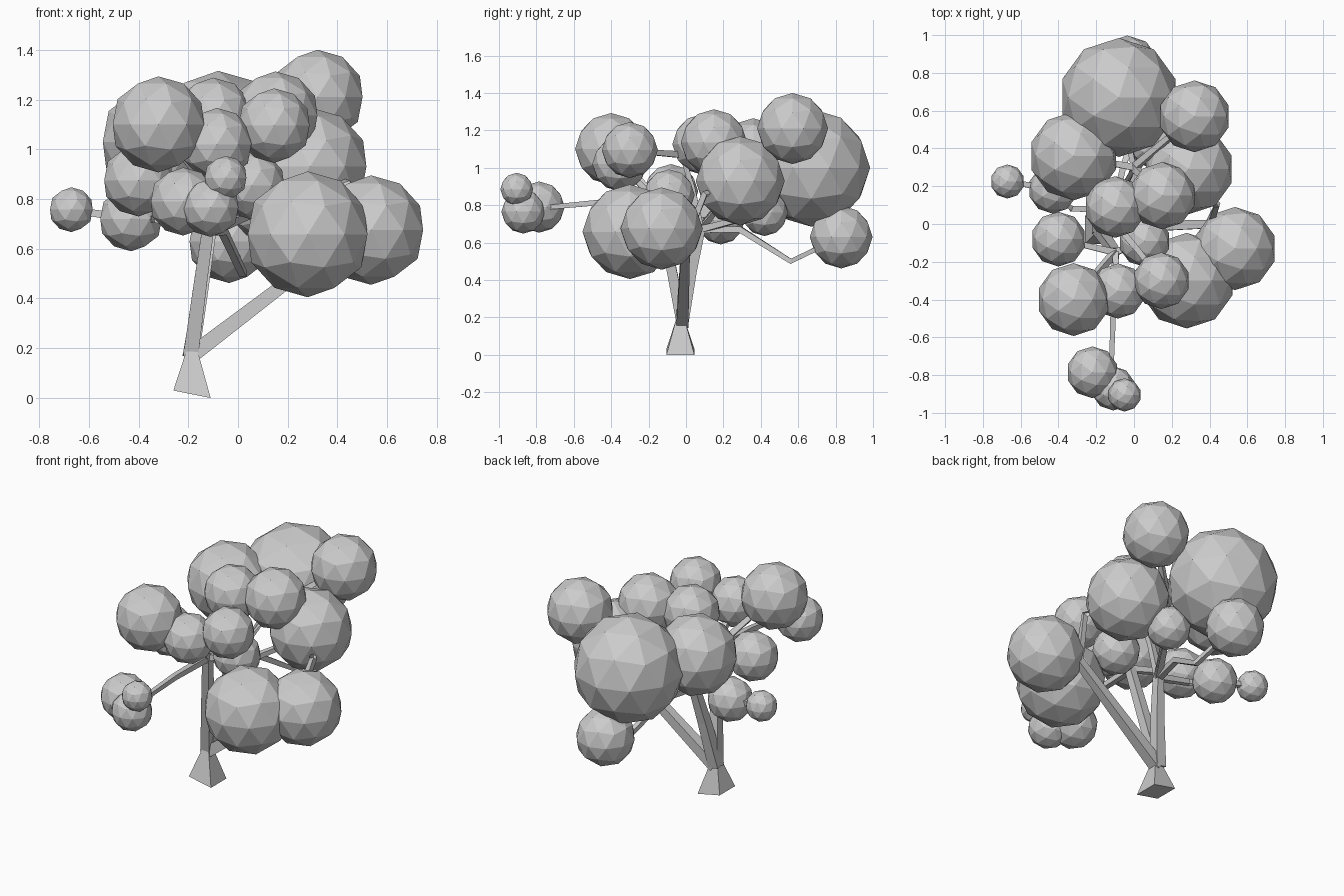
import bpy
import bmesh
from math import radians
from mathutils import Vector, Matrix

cube = bpy.data.objects.get("Cube")
if cube:
    bpy.data.objects.remove(cube)

# One plain grey for the whole tree
grey = bpy.data.materials.new("plain grey")
grey.use_nodes = True
color = (0.6, 0.6, 0.6, 1)
grey.diffuse_color = color
grey.node_tree.nodes["Principled BSDF"].inputs["Base Color"].default_value = color


def finish(bm, name):
    bmesh.ops.recalc_face_normals(bm, faces=bm.faces)
    mesh = bpy.data.meshes.new(name)
    bm.to_mesh(mesh)
    bm.free()
    mesh.materials.append(grey)
    obj = bpy.data.objects.new(name, mesh)
    bpy.context.collection.objects.link(obj)
    return obj


def foliage(name, x, y, z, r):
    """Faceted ball of leaves."""
    bm = bmesh.new()
    bmesh.ops.create_icosphere(bm, subdivisions=2, radius=r,
                               matrix=Matrix.Translation((x, y, z)))
    finish(bm, name)


def limb(name, points, start, end):
    """Square tapering branch swept through the points."""
    bm = bmesh.new()
    pts = [Vector(p) for p in points]
    rings = []
    for i, p in enumerate(pts):
        d = (pts[min(i + 1, len(pts) - 1)] - pts[max(i - 1, 0)]).normalized()
        side = d.cross((0, 1, 0) if abs(d.y) < 0.7 else (0, 0, 1)).normalized()
        up = side.cross(d)
        w = start + (end - start) * i / (len(pts) - 1)
        rings.append([bm.verts.new(p + side * a * w / 2 + up * b * w / 2)
                      for a, b in ((1, 1), (-1, 1), (-1, -1), (1, -1))])
    for lo, hi in zip(rings, rings[1:]):
        for k in range(4):
            bm.faces.new((lo[k], lo[k - 1], hi[k - 1], hi[k]))
    bm.faces.new(rings[0])
    bm.faces.new(rings[-1])
    finish(bm, name)


# Foliage balls: position and radius
A = (-.08, .67, 1.0)
B = (.32, .57, 1.21)
C = (-.32, .36, 1.03)
D = (.29, .29, .93)
E = (.15, .15, 1.135)
F = (.145, -.3, 1.095)
G = (-.1, .09, 1.125)
H = (-.32, -.4, 1.1)
I = (-.4, -.08, .875)
J = (-.43, .185, .72)
K = (-.67, .225, .757)
L = (.28, -.3, .658)
M = (.535, -.13, .675)
N = (-.22, -.785, .79)
O = (-.11, -.87, .765)
P = (-.05, -.905, .885)
Q = (-.085, -.355, 1.02)
R = (.055, -.09, .855)
S = (-.035, .83, .63)
T = (.1, .42, .76)
balls = {
    "back_crown": (A, .315), "high_back_left": (B, .19), "back_right": (C, .235),
    "left_middle": (D, .238), "upper_left": (E, .178), "front_upper_left": (F, .15),
    "upper_center": (G, .163), "front_upper_right": (H, .193), "right_middle": (I, .145),
    "low_right": (J, .13), "outer_right": (K, .09), "low_front_left": (L, .253),
    "low_outer_left": (M, .22), "front_cluster_large": (N, .137),
    "front_cluster_middle": (O, .117), "front_cluster_small": (P, .088),
    "front_center": (Q, .146), "inner_left": (R, .137), "low_back": (S, .168),
    "inner_back": (T, .125),
}
for part, (center, radius) in balls.items():
    foliage("foliage_" + part, *center, radius)

# Flared trunk foot with a slanted underside
bm = bmesh.new()
bmesh.ops.create_cone(bm, cap_ends=True, segments=4, radius1=.106, radius2=.032, depth=.18,
                      matrix=Matrix.Translation((-.185, -.03, .1))
                      @ Matrix.Rotation(radians(45), 4, "Z"))
for v in bm.verts:
    if v.co.z < .1:
        v.co.z = max(0, (-.11 - v.co.x) * .2)
finish(bm, "trunk_foot")

# Branch forks
foot = (-.19, -.02, .17)
back_fork = (-.11, .08, .67)
front_fork = (-.1, -.15, .82)
left_fork = (.4, 0, .62)
top_fork = (-.08, -.02, 1.07)
high_fork = (0, .3, .97)

# Main limbs
limb("limb_back", [foot, (-.145, .03, .45), back_fork], .065, .045)
limb("limb_front", [foot, (-.15, -.08, .47), front_fork], .06, .045)
limb("limb_left", [foot, left_fork], .065, .045)

# Twigs that carry the foliage
twigs = {
    "outer_left": [left_fork, M], "front_left": [left_fork, L],
    "left": [left_fork, (.44, .1, .86), D],
    "low_back": [back_fork, (-.06, .29, .67), (.02, .56, .5), S],
    "low_right": [back_fork, (-.33, .08, .72), J],
    "outer_right": [J, K], "inner_back": [back_fork, T],
    "center": [back_fork, (-.1, .03, .9), top_fork, G],
    "high_back": [back_fork, high_fork, A], "back_left": [high_fork, B],
    "back_right": [high_fork, C], "upper_left": [high_fork, E],
    "front_center": [front_fork, Q], "front_right": [front_fork, H],
    "front_upper_left": [top_fork, (.03, -.15, 1.08), F],
    "right": [front_fork, I], "inner_left": [front_fork, R],
    "front_reach": [front_fork, (-.11, -.46, .815), (-.12, -.78, .785)],
}
for part, path in twigs.items():
    limb("twig_" + part, path, .036, .024)
